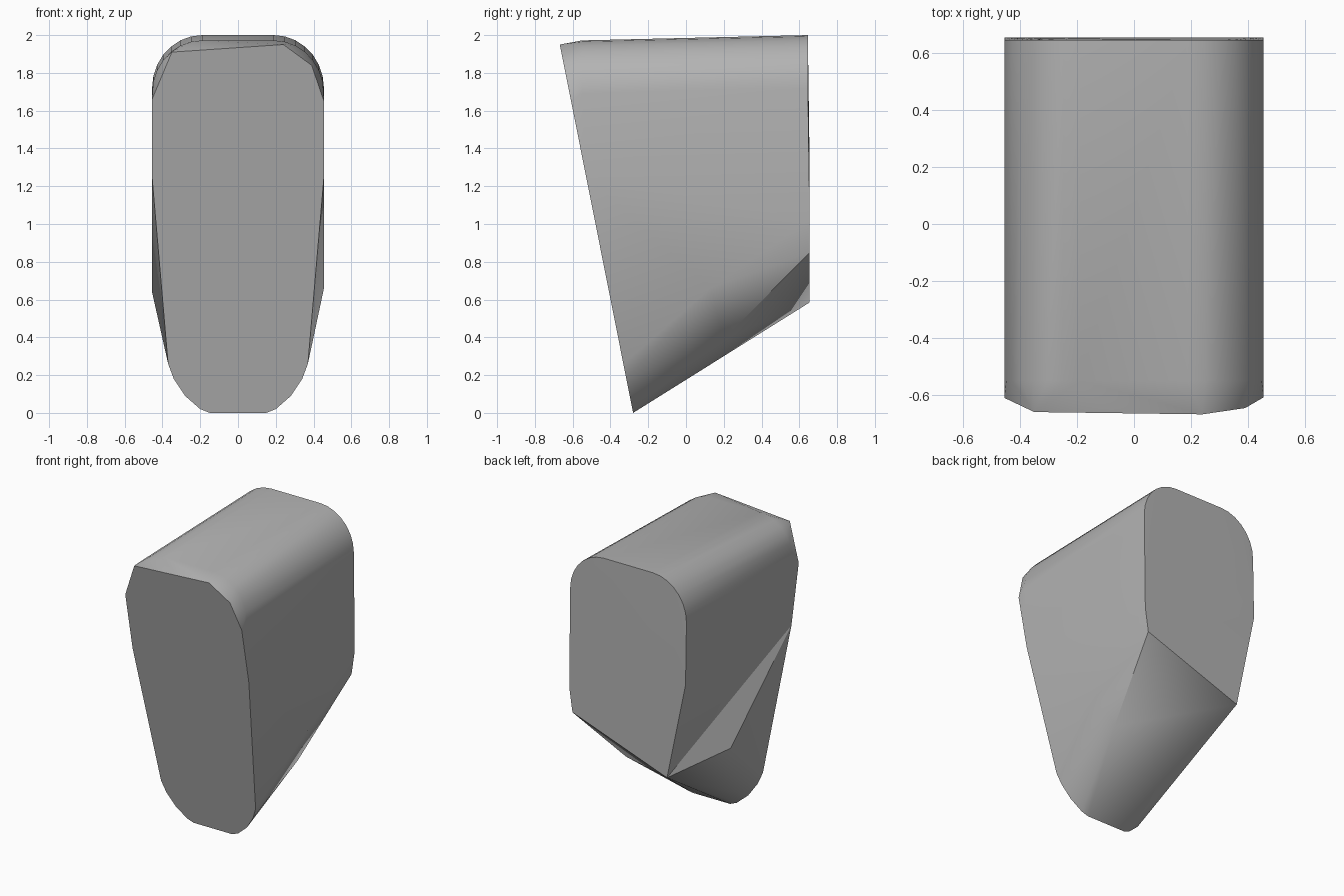
import bpy
import bmesh
import math
from mathutils import Vector

if "Cube" in bpy.data.objects:
    bpy.data.objects.remove(bpy.data.objects["Cube"], do_unlink=True)

HALF = 0.455   # half width
BACK = 0.655   # back plane


def on_front(x, z):
    """Point on the sloping front plane."""
    return Vector((x, -0.28 - 0.199 * z, z))


def rounded_top(y, top, side=(1, -1), steps=7):
    """Points of the rounded upper corners at depth y."""
    return [Vector((s * (0.19 + 0.265 * math.sin(a)), y, top - 0.28 + 0.28 * math.cos(a)))
            for s in side for a in [math.pi / 2 * i / steps for i in range(steps + 1)]]


def hull_object(name, points):
    bm = bmesh.new()
    for p in points:
        bm.verts.new(p)
    res = bmesh.ops.convex_hull(bm, input=bm.verts[:])
    spare = {g for k in ("geom_interior", "geom_unused") for g in res[k]
             if isinstance(g, bmesh.types.BMVert)}
    bmesh.ops.delete(bm, geom=list(spare), context='VERTS')
    bmesh.ops.recalc_face_normals(bm, faces=bm.faces[:])
    mesh = bpy.data.meshes.new(name)
    bm.to_mesh(mesh)
    bm.free()
    ob = bpy.data.objects.new(name, mesh)
    bpy.context.collection.objects.link(ob)
    return ob


# Front face: rounded foot, tapering sides, uneven upper rim
points = [on_front(s * x, z) for s in (1, -1) for x, z in
          ((0.15, 0), (0.2, 0.02), (0.28, 0.09), (0.34, 0.18), (0.37, 0.26), (HALF, 1.25))]
points += [on_front(x, z) for x, z in
           ((HALF, 1.65), (0.39, 1.84), (0.24, 1.95), (-0.35, 1.91), (-HALF, 1.66))]

# Rounded top running from front to back
points += rounded_top(-0.55, 1.972) + rounded_top(0.645, 2.0)

# Back face with slanted lower edge
back_left = Vector((HALF, BACK, 1.02))
back_right = Vector((-HALF, BACK, 1.28))
low_left = Vector((0.43, BACK, 0.85))
low_right = Vector((-0.31, BACK, 0.585))
points += [back_left, back_right, low_left, low_right]

# Lower corners of the side walls and underside
side_right = Vector((-HALF, 0.15, 0.64))
points += [Vector((HALF, 0.13, 0.66)), side_right, Vector((0.33, 0.2, 0.39))]
body = hull_object("body", points)

# Folded dent in the lower right wall
out = Vector((-0.05, 0.02, -0.02))
dent = hull_object("dent_cutter", [on_front(-HALF, 1.25), low_right, back_right, side_right,
                                   back_right + out, side_right + out])
dent.hide_render = True
cut = body.modifiers.new("dent", 'BOOLEAN')
cut.operation = 'DIFFERENCE'
cut.solver = 'EXACT'
cut.object = dent
bpy.ops.object.select_all(action='DESELECT')
bpy.context.view_layer.objects.active = body
body.select_set(True)
bpy.ops.object.modifier_apply(modifier=cut.name)
bpy.data.objects.remove(dent, do_unlink=True)

# Plain grey surface
grey = bpy.data.materials.new("grey")
grey.use_nodes = True
colour = (0.45, 0.45, 0.45, 1)
grey.diffuse_color = colour
grey.node_tree.nodes["Principled BSDF"].inputs["Base Color"].default_value = colour
body.data.materials.clear()
body.data.materials.append(grey)
bpy.ops.object.shade_smooth_by_angle(angle=math.radians(30))
